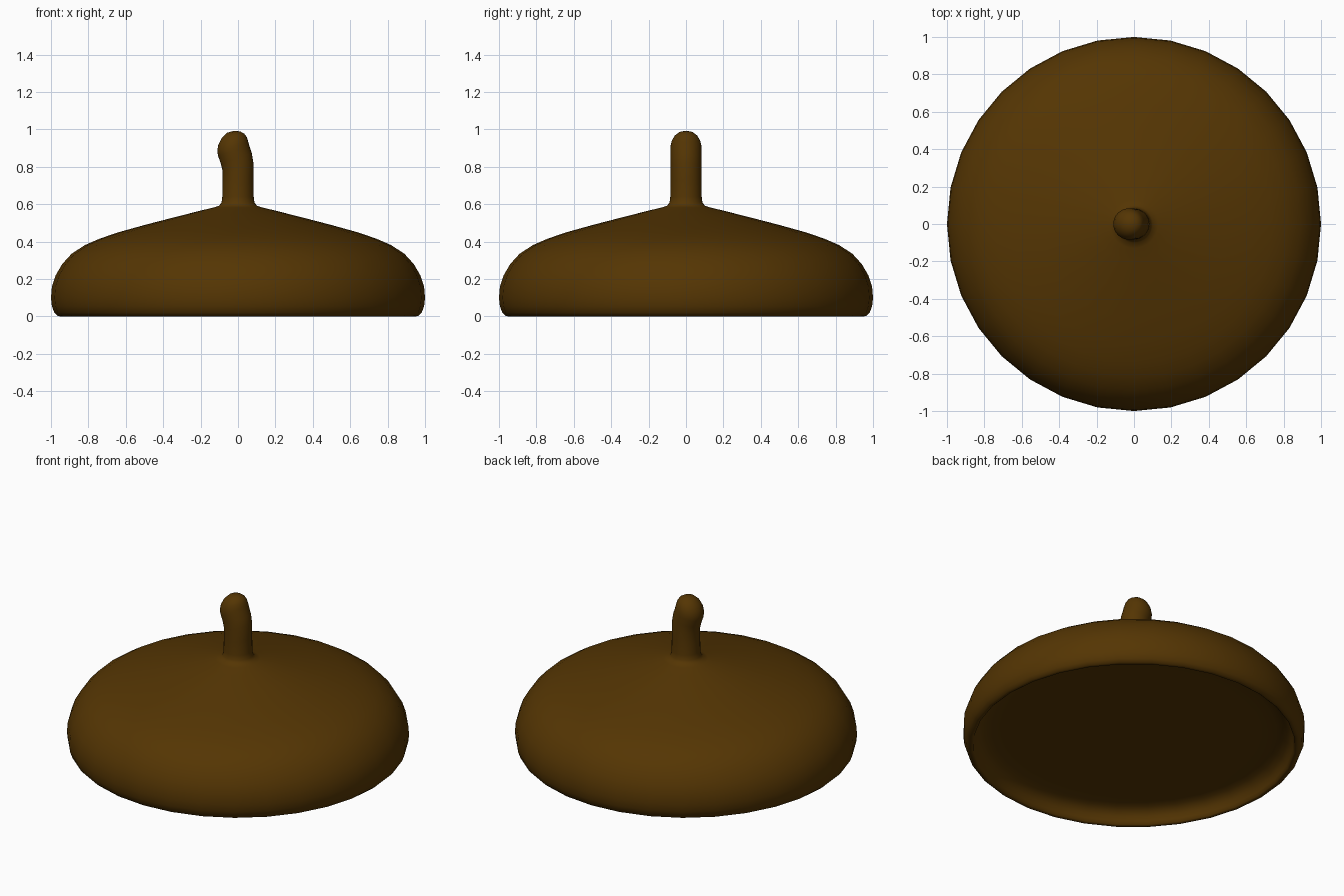
import bpy, bmesh, math

if "Cube" in bpy.data.objects:
    bpy.data.objects.remove(bpy.data.objects["Cube"])

SIDES = 32

mat = bpy.data.materials.new("brown_shell")
mat.diffuse_color = (0.09, 0.036, 0.001, 1)
mat.use_nodes = True
mat.node_tree.nodes["Principled BSDF"].inputs["Base Color"].default_value = mat.diffuse_color


def lathe(name, rings):
    """Skin rings of (radius, z, x offset, tilt), closing both ends to a point."""
    bm = bmesh.new()
    loops = []
    for r, z, cx, tilt in rings:
        if r == 0:
            loops.append([bm.verts.new((cx, 0, z))] * SIDES)
            continue
        loop = []
        for i in range(SIDES):
            a = math.tau * i / SIDES
            x = r * math.cos(a)
            loop.append(bm.verts.new((cx + x, r * math.sin(a), z + tilt * x)))
        loops.append(loop)
    for a, b in zip(loops, loops[1:]):
        for i in range(SIDES):
            j = (i + 1) % SIDES
            quad = list(dict.fromkeys((a[i], a[j], b[j], b[i])))
            bm.faces.new(quad)
    bmesh.ops.recalc_face_normals(bm, faces=bm.faces)
    for f in bm.faces:
        f.smooth = True
    me = bpy.data.meshes.new(name)
    bm.to_mesh(me)
    bm.free()
    me.materials.append(mat)
    ob = bpy.data.objects.new(name, me)
    bpy.context.collection.objects.link(ob)
    return ob


# Shallow flat recess underneath, from its middle out to the rim
inside = [(0, 0.1), (0.4, 0.1), (0.75, 0.1), (0.83, 0.098), (0.875, 0.09),
          (0.905, 0.073), (0.923, 0.05), (0.933, 0.025), (0.94, 0.006)]

# Rounded rim and domed outside, up to the fillet at the stem
outside = [(0.95, 0.0), (0.965, 0.004), (0.982, 0.02), (0.995, 0.055), (1.0, 0.1),
           (0.995, 0.16), (0.975, 0.22), (0.94, 0.28), (0.89, 0.335), (0.82, 0.381),
           (0.74, 0.416), (0.64, 0.45), (0.5, 0.489), (0.35, 0.528), (0.2, 0.566),
           (0.13, 0.583), (0.1, 0.593), (0.088, 0.61), (0.084, 0.64)]

# Bent stem with a rounded tip: radius, z, x offset, tilt
stem = [(0.083, 0.72, 0, 0.1), (0.082, 0.8, 0, 0.28), (0.083, 0.845, -0.009, 0.33),
        (0.084, 0.885, -0.023, 0.3), (0.083, 0.91, -0.028, 0.28),
        (0.076, 0.939, -0.029, 0.26), (0.061, 0.965, -0.027, 0.2),
        (0.035, 0.986, -0.023, 0.1), (0, 0.993, -0.02, 0)]

lathe("acorn_cap", [(r, z, 0, 0) for r, z in inside + outside] + stem)
